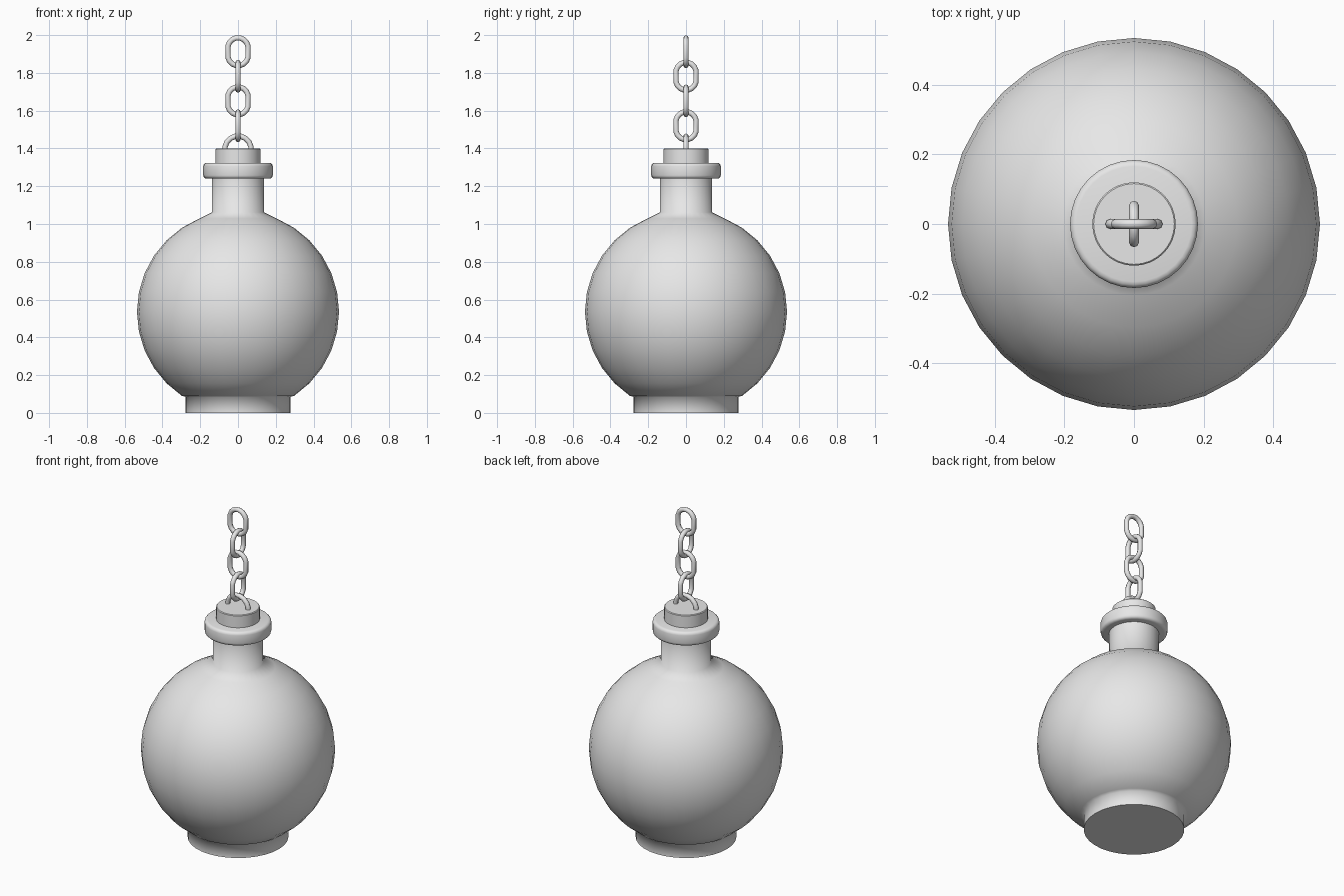
import bpy, bmesh, math

if "Cube" in bpy.data.objects:
    bpy.data.objects.remove(bpy.data.objects["Cube"])

grey = bpy.data.materials.new("light grey")
grey.diffuse_color = (0.8, 0.8, 0.8, 1)
grey.use_nodes = True
grey.node_tree.nodes["Principled BSDF"].inputs["Base Color"].default_value = grey.diffuse_color


def finish(name, bm, angle):
    bmesh.ops.remove_doubles(bm, verts=bm.verts, dist=0.0001)
    bmesh.ops.recalc_face_normals(bm, faces=bm.faces)
    me = bpy.data.meshes.new(name)
    bm.to_mesh(me)
    bm.free()
    me.materials.append(grey)
    ob = bpy.data.objects.new(name, me)
    bpy.context.collection.objects.link(ob)
    bpy.ops.object.select_all(action='DESELECT')
    ob.select_set(True)
    bpy.context.view_layer.objects.active = ob
    bpy.ops.object.shade_smooth_by_angle(angle=math.radians(angle))
    return ob


def lathe(name, profile, angle, sides=32):
    """Spin (radius, z) points around z and cap both ends."""
    bm = bmesh.new()
    rings = [[bm.verts.new((r * math.cos(2 * math.pi * i / sides),
                            r * math.sin(2 * math.pi * i / sides), z))
              for i in range(sides)] for r, z in profile]
    for a, b in zip(rings, rings[1:]):
        for i in range(sides):
            j = (i + 1) % sides
            bm.faces.new((a[i], a[j], b[j], b[i]))
    bm.faces.new(rings[0][::-1])
    bm.faces.new(rings[-1])
    return finish(name, bm, angle)


def chain_loop(name, half_w, half_h, z, along_y=False, tube=0.0142, n=16, m=8):
    """Oval ring of round wire standing upright."""
    bm = bmesh.new()
    r = half_w - tube
    straight = half_h - half_w
    rings = []
    for i in range(n):
        t = 2 * math.pi * (i + 0.5) / n
        c, s = math.cos(t), math.sin(t)
        ring = []
        for k in range(m):
            p = 2 * math.pi * k / m
            d = r + tube * math.cos(p)
            u, v = d * c, tube * math.sin(p)
            h = z + d * s + math.copysign(straight, s)
            ring.append(bm.verts.new((v, u, h) if along_y else (u, v, h)))
        rings.append(ring)
    for i in range(n):
        a, b = rings[i], rings[(i + 1) % n]
        for k in range(m):
            q = (k + 1) % m
            bm.faces.new((a[k], a[q], b[q], b[k]))
    return finish(name, bm, 60)


# Flask: foot, round body (rings of a sphere) and neck
R = 0.535
body = [(R * math.sin(math.radians(a)), R - R * math.cos(math.radians(a)))
        for a in [33.75 + 11.25 * i for i in range(12)]]
lathe("flask", [(0.277, 0), (0.277, 0.085)] + body
      + [(0.138, 1.062), (0.138, 1.26)], 80)

# Lip with rounded corners
lo, hi, rad, b = 1.24, 1.324, 0.184, 0.018
bend = [(b * math.sin(math.radians(a)), b * math.cos(math.radians(a)))
        for a in (0, 30, 60, 90)]
lip = [(rad - b + s, lo + b - c) for s, c in bend]
lip += [(rad - b + s, hi - b + c) for s, c in reversed(bend)]
lathe("lip", lip, 40)

# Stopper
lathe("stopper", [(0.12, 1.28), (0.12, 1.396), (0.116, 1.4)], 30)

# Staple in the stopper and the hanging chain
chain_loop("staple", 0.084, 0.085, 1.395)
for i, z in enumerate((1.52, 1.652, 1.782, 1.912)):
    chain_loop(f"chain_link_{i + 1}", 0.068, 0.088, z, along_y=i % 2 == 0)
